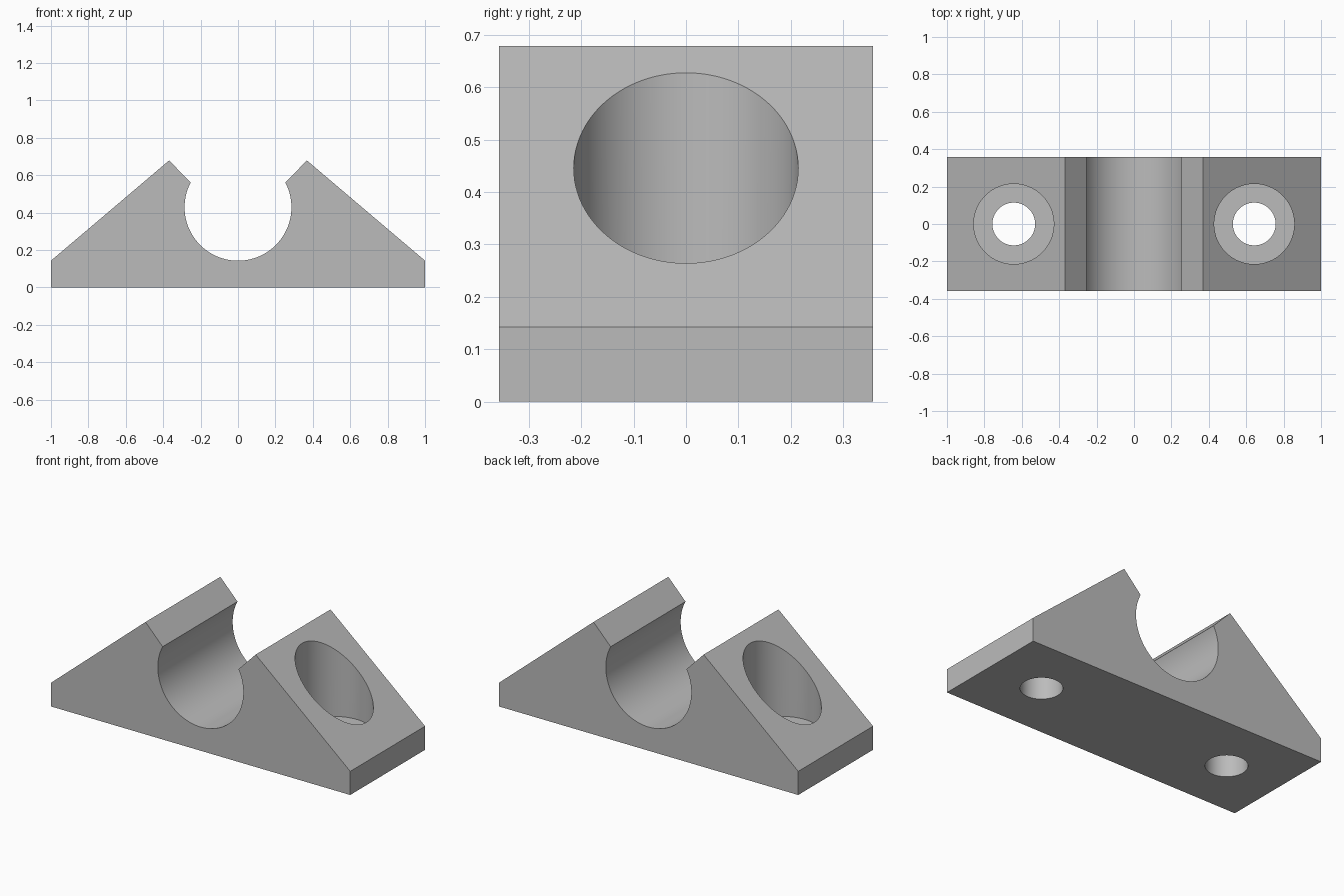
import bpy, bmesh, math

if "Cube" in bpy.data.objects:
    bpy.data.objects.remove(bpy.data.objects["Cube"])

U = 1 / 7                      # base module of the part
HALF_DEPTH = 2.5 * U
BORE_R, BORE_Z = 2 * U, 3 * U  # round cradle
PEAK = (0.368, 0.679)
LIP_X = 0.2535
LIP_Z = BORE_Z + math.sqrt(BORE_R ** 2 - LIP_X ** 2)

grey = bpy.data.materials.new("plain grey")
grey.diffuse_color = (0.5, 0.5, 0.5, 1)
grey.use_nodes = True
grey.node_tree.nodes["Principled BSDF"].inputs["Base Color"].default_value = grey.diffuse_color


def make_object(name, bm):
    bmesh.ops.recalc_face_normals(bm, faces=bm.faces)
    mesh = bpy.data.meshes.new(name)
    bm.to_mesh(mesh)
    bm.free()
    mesh.materials.append(grey)
    obj = bpy.data.objects.new(name, mesh)
    bpy.context.collection.objects.link(obj)
    return obj


# Cradle body: side profile with the open round seat, extruded along y
a = math.atan2(LIP_Z - BORE_Z, LIP_X)
steps = 96
arc = [a - (math.pi + 2 * a) * i / steps for i in range(steps + 1)]
profile = [(-1, 0), (1, 0), (1, U), PEAK]
profile += [(BORE_R * math.cos(t), BORE_Z + BORE_R * math.sin(t)) for t in arc]
profile += [(-PEAK[0], PEAK[1]), (-1, U)]

bm = bmesh.new()
face = bm.faces.new([bm.verts.new((x, -HALF_DEPTH, z)) for x, z in profile])
ext = bmesh.ops.extrude_face_region(bm, geom=[face])
new_verts = [g for g in ext["geom"] if isinstance(g, bmesh.types.BMVert)]
bmesh.ops.translate(bm, verts=new_verts, vec=(0, 2 * HALF_DEPTH, 0))
body = make_object("clamp_body", bm)


# Counterbored screw holes: stepped round cutters
def screw_cutter(x, sides=96):
    bm = bmesh.new()
    levels = [(0.8 * U, -0.1), (0.8 * U, U), (1.5 * U, U), (1.5 * U, 1.0)]
    rings = []
    for r, z in levels:
        rings.append([bm.verts.new((x + r * math.cos(2 * math.pi * i / sides),
                                    r * math.sin(2 * math.pi * i / sides), z))
                      for i in range(sides)])
    for lo, hi in zip(rings, rings[1:]):
        for i in range(sides):
            j = (i + 1) % sides
            bm.faces.new((lo[i], lo[j], hi[j], hi[i]))
    bm.faces.new(rings[0][::-1])
    bm.faces.new(rings[-1])
    cutter = make_object("screw_hole_cutter", bm)
    cutter.hide_render = True
    return cutter


bpy.context.view_layer.objects.active = body
for side in (-1, 1):
    cutter = screw_cutter(side * 4.5 * U)
    mod = body.modifiers.new("screw_hole", "BOOLEAN")
    mod.operation = "DIFFERENCE"
    mod.solver = "EXACT"
    mod.object = cutter
    bpy.ops.object.modifier_apply(modifier=mod.name)
    bpy.data.objects.remove(cutter)

# Smooth round walls, crisp edges
body.select_set(True)
bpy.ops.object.shade_smooth_by_angle(angle=math.radians(30))
